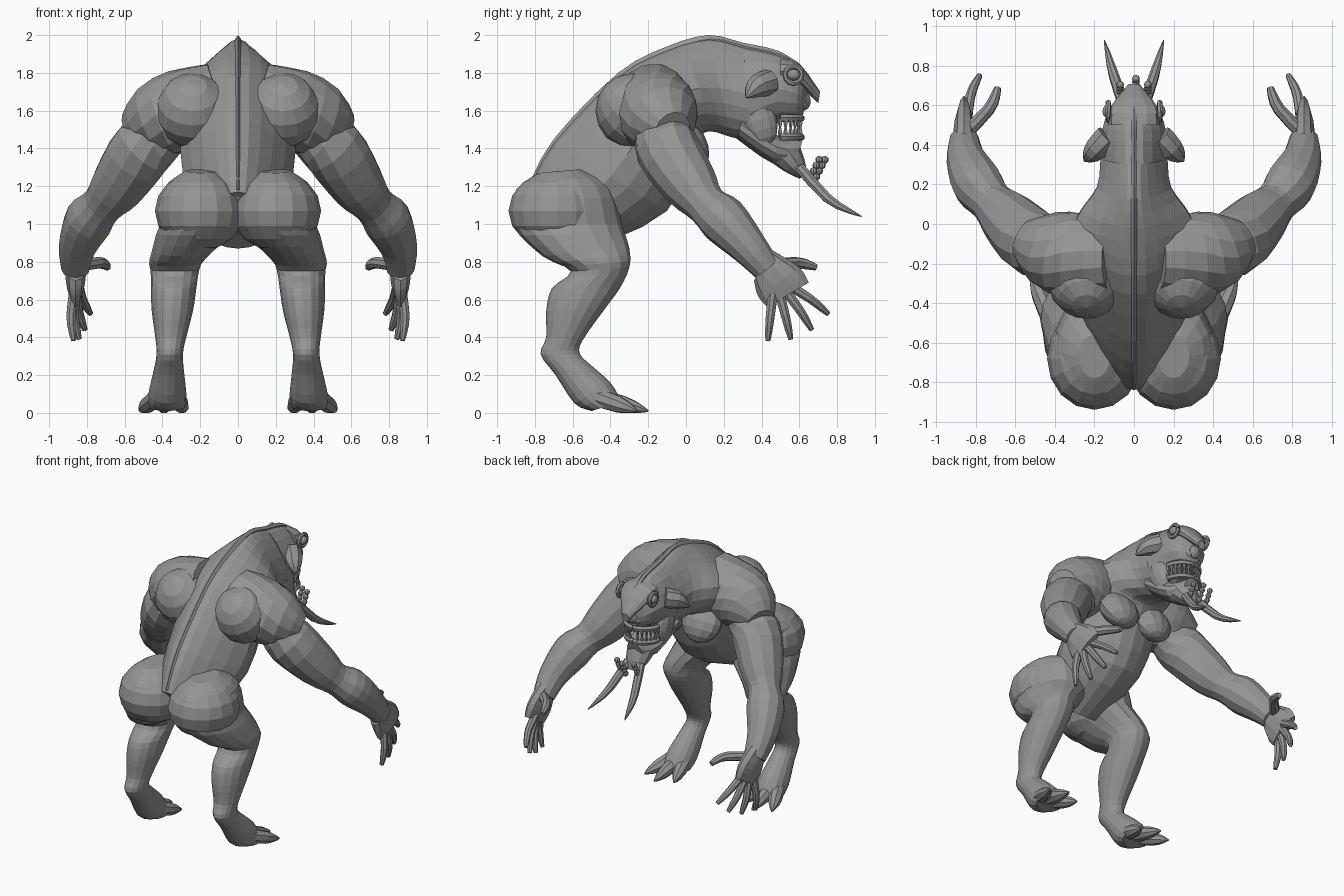
import bpy, bmesh, math
from mathutils import Vector, Matrix

old = bpy.data.objects.get("Cube")
if old:
    bpy.data.objects.remove(old, do_unlink=True)

skin = bpy.data.materials.new("grey_skin")
skin.use_nodes = True
grey = (.3, .3, .3, 1)
skin.diffuse_color = grey
skin.node_tree.nodes["Principled BSDF"].inputs["Base Color"].default_value = grey


def finish(name, mesh_builder, both):
    """Turn a bmesh into an object, mirrored to the other side if wanted."""
    bmesh.ops.recalc_face_normals(mesh_builder, faces=mesh_builder.faces)
    mesh = bpy.data.meshes.new(name)
    mesh_builder.to_mesh(mesh)
    mesh_builder.free()
    mesh.materials.append(skin)
    part = bpy.data.objects.new(name, mesh)
    bpy.context.collection.objects.link(part)
    if both:
        mirror = part.modifiers.new("mirror", 'MIRROR')
        mirror.use_mirror_merge = False


def refine(rows, steps):
    """Smooth a short list of stations into a longer one."""
    result = []
    last = len(rows) - 1
    for i in range(last):
        before, start = rows[max(i - 1, 0)], rows[i]
        end, after = rows[i + 1], rows[min(i + 2, last)]
        for step in range(steps):
            t = step / steps
            ease_in, ease_out = t * (1 - t) ** 2 / 2, t * t * (t - 1) / 2
            blend = t * t * (3 - 2 * t)
            result.append([p + (q - p) * blend + (q - o) * ease_in + (r - p) * ease_out
                           for o, p, q, r in zip(before, start, end, after)])
    return result + [rows[-1]]


def skin_rings(name, sections, sides, both, pinch=0):
    """Skin elliptical rings given as centre, side axis and up axis."""
    builder = bmesh.new()
    rings = []
    for centre, side, up in sections:
        ring = []
        for k in range(sides):
            angle = math.tau * k / sides
            narrow = 1 - pinch * max(0, math.cos(angle))
            offset = side * math.sin(angle) * narrow + up * math.cos(angle)
            ring.append(builder.verts.new(centre + offset))
        rings.append(ring)
    for ring, following in zip(rings, rings[1:]):
        for k in range(sides):
            j = (k + 1) % sides
            builder.faces.new((ring[k], ring[j], following[j], following[k]))
    builder.faces.new(rings[0])
    builder.faces.new(rings[-1])
    finish(name, builder, both)


def body(name, rows, sides=16, centre_x=None, pinch=0):
    """Rows: y and z of one edge, y and z of the other, half width."""
    sections = []
    for y_top, z_top, y_low, z_low, width in refine(rows, 3):
        x = centre_x((z_top + z_low) / 2) if centre_x else 0
        top, low = Vector((x, y_top, z_top)), Vector((x, y_low, z_low))
        sections.append(((top + low) / 2, Vector((width, 0, 0)), (top - low) / 2))
    skin_rings(name, sections, sides, centre_x is not None, pinch)


def tube(name, rows, sides=8, steps=2):
    """Rows: x, y, z and radius along a centre line."""
    rows = refine(rows, steps)
    points = [Vector(row[:3]) for row in rows]
    sections = []
    for i, point in enumerate(points):
        ahead, behind = points[min(i + 1, len(points) - 1)], points[max(i - 1, 0)]
        along = (ahead - behind).normalized()
        side = along.cross(Vector((1, .4, .2))).normalized()
        radius = rows[i][3]
        sections.append((point, side * radius, along.cross(side) * radius))
    skin_rings(name, sections, sides, True)


def spike(name, base, tip, radius, bend=(0, 0, 0), sides=8, blunt=.1):
    """Tapering limb end from base to tip, bowed by the bend vector."""
    base, tip, bend = Vector(base), Vector(tip), Vector(bend)
    rows = []
    for t, taper in ((0, 1), (.5, .9), (.8, .5 + blunt / 2), (1, blunt)):
        point = base.lerp(tip, t) + bend * math.sin(math.pi * t)
        rows.append((*point, radius * taper))
    tube(name, rows, sides)


def blob(name, centre, size, tilt=0, both=True, segments=12):
    """Ellipsoid, tilted about the x axis."""
    builder = bmesh.new()
    bmesh.ops.create_uvsphere(builder, u_segments=segments, v_segments=8, radius=1)
    placement = (Matrix.Translation(centre) @ Matrix.Rotation(tilt, 4, 'X')
                 @ Matrix.Diagonal((*size, 1)))
    bmesh.ops.transform(builder, matrix=placement, verts=builder.verts)
    finish(name, builder, both)


# Trunk from pelvis to neck, and the skull
trunk = [(-.84, 1.17, -.5, .87, .2), (-.7, 1.43, -.1, 1.07, .29),
         (-.36, 1.78, .06, 1.42, .31), (-.1, 1.92, .12, 1.49, .3),
         (.12, 1.98, .24, 1.46, .19), (.3, 1.94, .36, 1.43, .17)]
skull = [trunk[-1], (.48, 1.9, .47, 1.53, .16), (.6, 1.83, .58, 1.55, .12),
         (.65, 1.72, .62, 1.58, .05)]
body("torso", trunk, sides=20, pinch=.4)
body("skull", skull, pinch=.3)
blob("chest_muscle", (.14, .01, 1.42), (.15, .1, .15), tilt=.5)
blob("buttock", (.2, -.68, 1.07), (.24, .26, .21), segments=16)

# Thin crest that follows the spine
body("spine_crest", [(y, z + .02, y + .05, z - .06, .018)
                     for y, z, *rest in trunk + skull[1:3]], sides=6)

# Shoulder caps that run into the back, and arms
blob("shoulder_blade", (.24, -.28, 1.6), (.2, .2, .2), tilt=.8, segments=16)
tube("shoulder_cap", [(.1, -.17, 1.67, .19), (.3, -.16, 1.6, .22),
                      (.45, -.12, 1.55, .19), (.56, -.07, 1.5, .1)], sides=14)
tube("arm", [(.36, -.12, 1.5, .13), (.5, -.1, 1.4, .17), (.64, .03, 1.2, .145),
             (.72, .11, 1.1, .11), (.79, .2, 1.02, .13), (.85, .33, .88, .1),
             (.86, .43, .76, .075)], sides=12, steps=3)

# Hands, with the fingers fanned out
body("palm", [(.46, .86, .36, .7, .06), (.6, .77, .38, .62, .05),
              (.65, .69, .43, .56, .03)], sides=10, centre_x=lambda z: .86)
wrist = Vector((.87, .47, .73))
for i, finger in enumerate(("little", "ring", "middle", "index")):
    angle = math.radians(20 * i - 6)
    reach = Vector((-.03 * i, .35 * math.sin(angle), -.35 * math.cos(angle)))
    spike(finger + "_finger", wrist + reach * .3, wrist + reach, .028,
          (.015, 0, .01), blunt=.5)
spike("thumb", (.84, .47, .78), (.69, .69, .77), .035, (-.03, 0, .02), blunt=.5)

# Legs with heavy hips and raised heels
body("leg", [(-.56, 1.29, -.78, 1.27, .08), (-.4, 1.2, -.9, 1.18, .19),
             (-.34, 1, -.92, 1, .21), (-.3, .87, -.76, .83, .16),
             (-.3, .77, -.61, .75, .13), (-.35, .66, -.71, .66, .12),
             (-.43, .55, -.74, .54, .11), (-.55, .38, -.74, .4, .08),
             (-.56, .31, -.77, .31, .07), (-.5, .25, -.69, .2, .08),
             (-.4, .16, -.59, .05, .1), (-.34, .06, -.5, .01, .1)],
     centre_x=lambda z: max(.2, min(.38 - .06 * z, .85 - .65 * z)))
for spread, toe in zip((-1, 0, 1), ("inner", "middle", "outer")):
    spike(toe + "_toe", (.38 + .05 * spread, -.46, .08),
          (.4 + .12 * spread, -.2 - .06 * abs(spread), .01), .05)

# Beaked brow, cheeks, jaw and bearded chin
body("brow_beak", [(.5, 1.88, .5, 1.74, .13), (.6, 1.85, .58, 1.74, .12),
                   (.71, 1.7, .7, 1.64, .03)], sides=12)
body("jaw", [(.3, 1.58, .27, 1.45, .15), (.5, 1.46, .46, 1.32, .12),
             (.62, 1.45, .58, 1.33, .06)], sides=14)
body("chin_beard", [(.6, 1.42, .42, 1.35, .1), (.63, 1.33, .52, 1.28, .08),
                    (.64, 1.26, .6, 1.24, .04)], sides=10)
blob("cheek", (.1, .39, 1.55), (.06, .09, .14), tilt=.3)
blob("nose", (0, .62, 1.65), (.05, .04, .05), both=False)
blob("nostril", (.035, .61, 1.63), (.03, .03, .03))

# Lips and teeth set around one arc
for jaw, lip_z, direction in (("upper", 1.56, -1), ("lower", 1.46, 1)):
    lip = []
    for i in range(7):
        angle = i / 4
        x, y = .12 * math.sin(angle), .49 + .12 * math.cos(angle)
        lip.append((x, y, lip_z, .02))
        if i:
            spike(jaw + "_tooth", (x, y, lip_z), (x, y, lip_z + .06 * direction),
                  .012, sides=5)
    tube(jaw + "_lip", lip, sides=6, steps=1)

# Eyes ringed by lids
eye = Vector((.13, .57, 1.79))
blob("eye", eye, (.03, .035, .03))
lid = []
for i in range(13):
    angle = math.tau * i / 12
    lid.append((*(eye + Vector((0, math.cos(angle), math.sin(angle))) * .045), .014))
tube("eyelid", lid, sides=6, steps=1)

# Swept ears, chin tusks and bead strings
spike("ear", (.13, .44, 1.75), (.25, .32, 1.67), .07, (0, 0, .02))
spike("tusk", (.05, .6, 1.3), (.15, .93, 1.04), .03, (0, -.02, -.03))
for i in range(4):
    rise = .03 * i
    blob("side_bead", (.07, .66 + rise / 2, 1.25 + rise), (.02, .02, .02), segments=8)
    blob("middle_bead", (.01, .69 + rise / 2, 1.25 + rise), (.02, .02, .02),
         both=False, segments=8)
